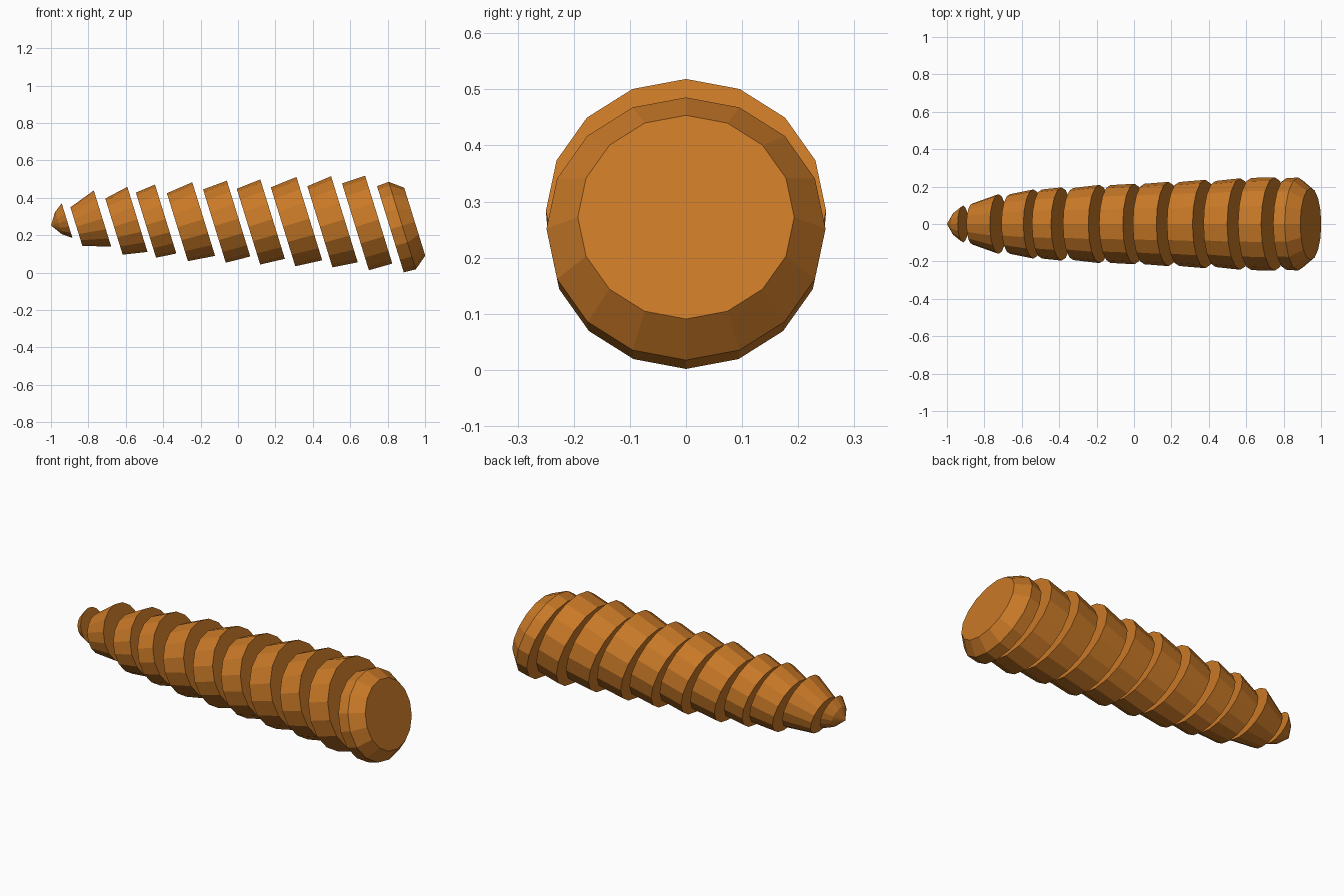
import bpy, bmesh, math
from mathutils import Matrix, Vector

if "Cube" in bpy.data.objects:
    bpy.data.objects.remove(bpy.data.objects["Cube"])

SIDES = 16
TILT = math.radians(17.2)  # every slice leans back by the same angle

orange = bpy.data.materials.new("carrot_orange")
orange.diffuse_color = (0.58, 0.19, 0.02, 1)
orange.use_nodes = True
orange.node_tree.nodes["Principled BSDF"].inputs["Base Color"].default_value = orange.diffuse_color


def carrot_slice(name, x, z, profile):
    """Lathe a leaning slice; profile = (distance along axis, radius)."""
    bm = bmesh.new()
    rings = []
    for d, r in profile:
        if r == 0:
            rings.append([bm.verts.new((d, 0, 0))])
            continue
        ring = []
        for i in range(SIDES):
            a = 2 * math.pi * i / SIDES
            ring.append(bm.verts.new((d, 1.015 * r * math.sin(a), r * math.cos(a))))
        rings.append(ring)
    for a, b in zip(rings, rings[1:]):
        for i in range(SIDES):
            j = (i + 1) % SIDES
            if len(a) == 1:
                bm.faces.new((a[0], b[i], b[j]))
            else:
                bm.faces.new((a[i], b[i], b[j], a[j]))
    for end in (rings[0], rings[-1]):
        if len(end) > 1:
            bm.faces.new(end)
    bmesh.ops.recalc_face_normals(bm, faces=bm.faces)
    mesh = bpy.data.meshes.new(name)
    bm.to_mesh(mesh)
    bm.free()
    mesh.materials.append(orange)
    ob = bpy.data.objects.new(name, mesh)
    ob.matrix_world = Matrix.Translation(Vector((x, 0, z))) @ Matrix.Rotation(-TILT, 4, 'Y')
    bpy.context.collection.objects.link(ob)


# Pointed tip
carrot_slice("carrot_tip", -1.0, 0.252, [(0, 0), (0.042, 0.062), (0.09, 0.097)])

# Middle slices: start x, start z, thickness, left radius, right radius
SLICES = [
    (-0.864, 0.246, 0.146, 0.108, 0.157),
    (-0.663, 0.246, 0.131, 0.157, 0.182),
    (-0.492, 0.254, 0.110, 0.182, 0.193),
    (-0.324, 0.243, 0.147, 0.190, 0.206),
    (-0.126, 0.249, 0.135, 0.205, 0.212),
    (0.056, 0.246, 0.135, 0.212, 0.222),
    (0.241, 0.245, 0.147, 0.221, 0.233),
    (0.438, 0.245, 0.137, 0.227, 0.241),
    (0.628, 0.245, 0.130, 0.243, 0.246),
]
for n, (x, z, t, r1, r2) in enumerate(SLICES, 1):
    carrot_slice(f"carrot_slice_{n}", x, z, [(0, r1), (t, r2)])

# Thick rounded end
carrot_slice("carrot_top_end", 0.815, 0.232, [(0, 0.241), (0.066, 0.245), (0.136, 0.19)])
